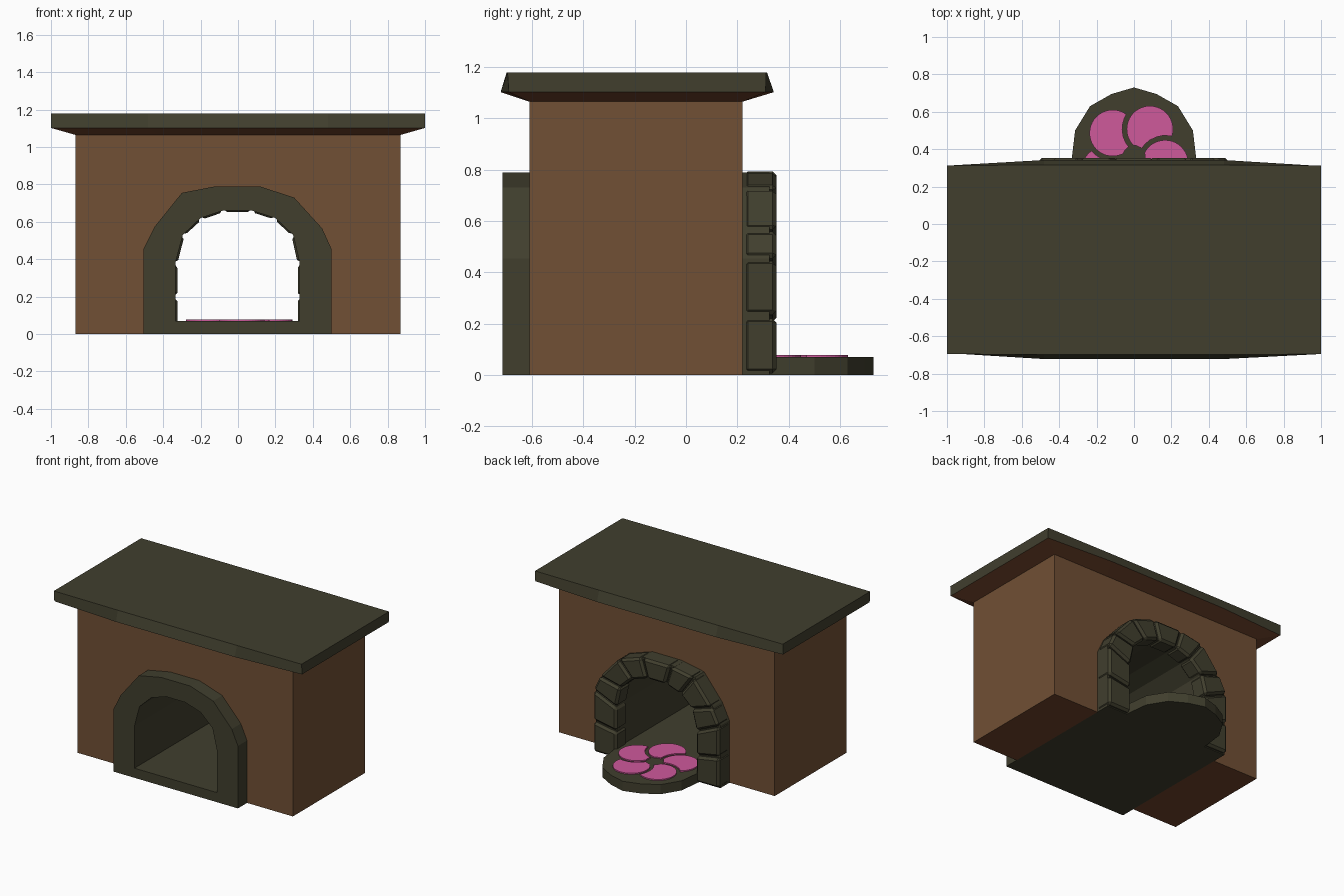
import bpy, bmesh, math
from mathutils import Vector

if "Cube" in bpy.data.objects:
    bpy.data.objects.remove(bpy.data.objects["Cube"], do_unlink=True)


def make_material(name, rgb):
    m = bpy.data.materials.new(name)
    m.use_nodes = True
    m.diffuse_color = (*rgb, 1)
    bsdf = m.node_tree.nodes["Principled BSDF"]
    bsdf.inputs["Base Color"].default_value = (*rgb, 1)
    bsdf.inputs["Roughness"].default_value = 0.9
    return m


stone = make_material("mossy stone", (0.052, 0.049, 0.027))
brick = make_material("brown brick", (0.165, 0.08, 0.035))
under = make_material("red brown underside", (0.16, 0.057, 0.024))
pink = make_material("pink", (0.62, 0.10, 0.33))


def loft(name, rings, mats, rule=None):
    """Join matching rings of points into one closed solid."""
    bm = bmesh.new()
    loops = [[bm.verts.new(p) for p in ring] for ring in rings]
    bm.faces.new(loops[0])
    bm.faces.new(loops[-1])
    for a, b in zip(loops, loops[1:]):
        for i in range(len(a)):
            j = (i + 1) % len(a)
            bm.faces.new((a[i], a[j], b[j], b[i]))
    bmesh.ops.recalc_face_normals(bm, faces=bm.faces)
    if rule:
        for f in bm.faces:
            f.material_index = rule(f)
    me = bpy.data.meshes.new(name)
    bm.to_mesh(me)
    bm.free()
    for m in mats:
        me.materials.append(m)
    ob = bpy.data.objects.new(name, me)
    bpy.context.collection.objects.link(ob)
    return ob


def along_y(outline, y):
    return [(x, y, z) for x, z in outline]


def along_z(outline, z):
    return [(x, y, z) for x, y in outline]


def faces_down(f):
    return 1 if f.normal.z < -0.5 else 0


# Arch outlines, running from one foot over the crown to the other
outer = [(-.505, 0), (-.505, .23), (-.505, .455), (-.445, .575), (-.30, .755), (-.12, .79),
         (.115, .79), (.30, .73), (.45, .565), (.50, .455), (.50, .23), (.50, 0)]
inner = [(-.335, 0), (-.335, .2), (-.335, .38), (-.295, .53), (-.2, .62), (-.08, .66),
         (.075, .66), (.2, .62), (.295, .53), (.33, .38), (.33, .2), (.33, 0)]

# Body block with an arched passage
body = [(-.87, 0)] + outer + [(.87, 0), (.87, 1.07), (-.87, 1.07)]
loft("body", [along_y(body, -.61), along_y(body, .22)], [brick, under], faces_down)

# Passage lining, standing out at the front
lining = outer + inner[::-1]
loft("arch_lining", [along_y(lining, -.715), along_y(lining, .325)], [stone])

# Separate bevelled stones around the back of the arch
for i in range(len(outer) - 1):
    o1, o2, i1, i2 = (Vector(p) for p in (outer[i], outer[i + 1], inner[i], inner[i + 1]))
    o1, o2 = o1.lerp(o2, .03), o2.lerp(o1, .03)
    i1, i2 = i1.lerp(i2, .03), i2.lerp(i1, .03)
    quad = [o1.lerp(i1, -.03), o2.lerp(i2, -.03), i2.lerp(o2, -.06), i1.lerp(o1, -.06)]
    quad = [(p.x, max(p.y, 0)) for p in quad]
    block = loft(f"arch_stone_{i + 1}", [along_y(quad, .225), along_y(quad, .352)], [stone])
    bevel = block.modifiers.new("bevel", "BEVEL")
    bevel.width = 0.016
    bevel.segments = 1

# Floor slab with a rounded step at the back
half_step = [(.335, -.715), (.335, .33), (.315, .50), (.235, .63), (.12, .695)]
floor = half_step + [(0, .73)] + [(-x, y) for x, y in reversed(half_step)]
loft("floor_step", [along_z(floor, 0), along_z(floor, .07)], [stone])

# Roof slab: splayed underside, bowed lower edge, flat top
bow = [-1, -.48, 0, .48, 1]


def roof_ring(width, front, back, swell, z):
    s = [0 if abs(x) == 1 else swell for x in bow]
    near = [(x * width, front - d, z) for x, d in zip(bow, s)]
    far = [(x * width, back + d, z) for x, d in zip(bow, s)]
    return near + far[::-1]


loft("roof", [roof_ring(.87, -.61, .22, 0, 1.065), roof_ring(1, -.69, .31, .032, 1.102),
              roof_ring(1, -.695, .312, .004, 1.178)], [stone, under], faces_down)

# Pinwheel flower inlay: each petal is cut back by its neighbour
hub = Vector((0, .36))
reach, radius, gap = .17, .124, .024


def petal_centre(k):
    a = math.radians(60 + 72 * k)
    return hub + reach * Vector((math.cos(a), math.sin(a)))


def push_out(p, centre, dist):
    d = p - centre
    return centre + d.normalized() * dist if d.length < dist else p


for k in range(5):
    c, neighbour = petal_centre(k), petal_centre(k - 1)
    pts = []
    for s in range(40):
        a = math.tau * s / 40
        p = c + radius * Vector((math.cos(a), math.sin(a)))
        p = push_out(p, neighbour, radius + gap)
        pts.append(push_out(p, hub, .06))
    loft(f"petal_{k + 1}", [along_z(pts, .069), along_z(pts, .0785)], [pink])
